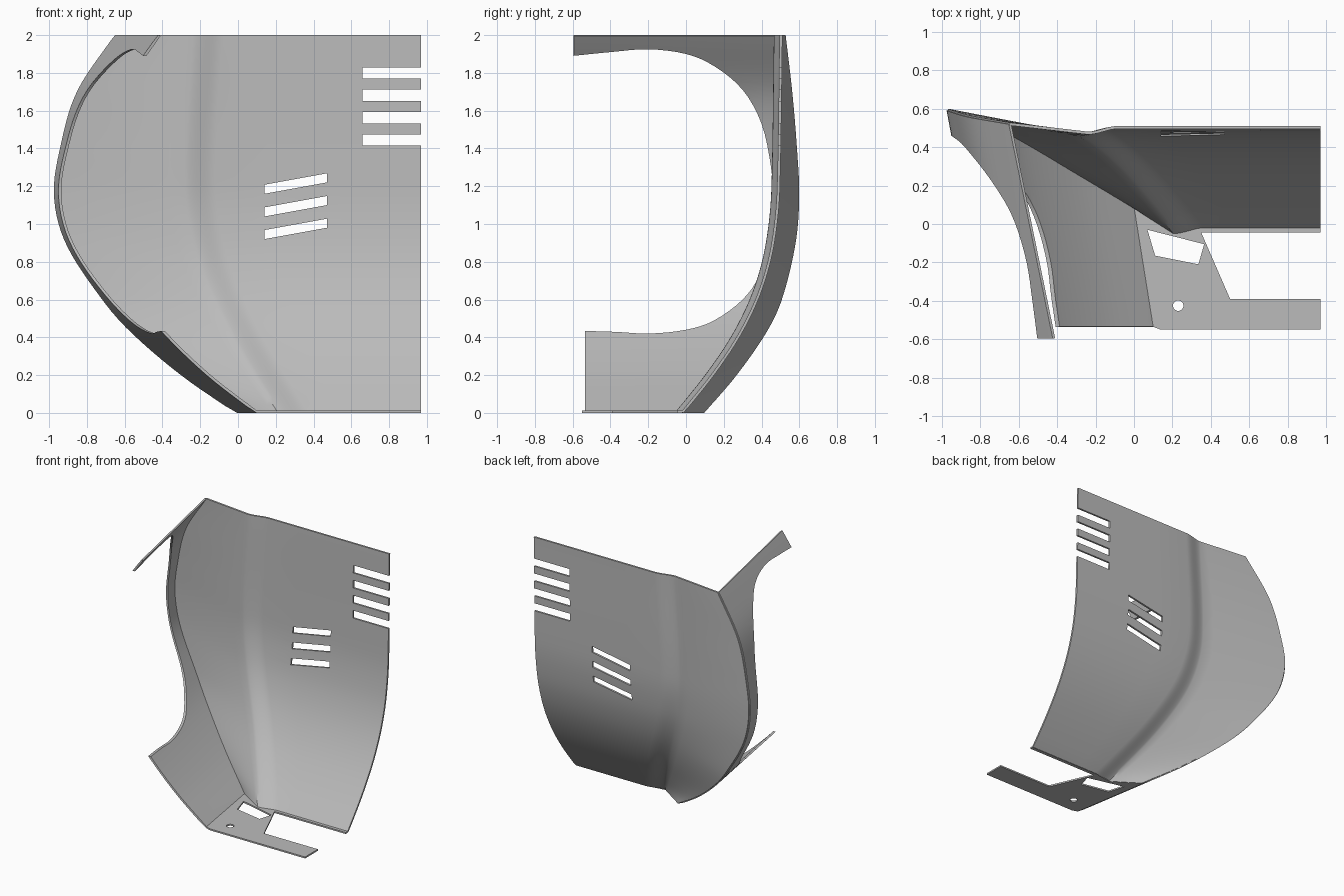
import bpy, bmesh, math
from mathutils import Vector

cube = bpy.data.objects.get("Cube")
if cube:
    bpy.data.objects.remove(cube, do_unlink=True)

THICK = 0.015
steel = bpy.data.materials.new("light grey metal")
steel.use_nodes = True
GREY = (0.5, 0.5, 0.5, 1)
steel.diffuse_color = GREY
steel.node_tree.nodes["Principled BSDF"].inputs["Base Color"].default_value = GREY


def curve(table, t):
    """Smooth value through (key, value) pairs with rising keys."""
    n = len(table)
    i = max(k for k in range(n - 1) if table[k][0] <= t or k == 0)

    def slope(k):
        a, b = table[max(k - 1, 0)], table[min(k + 1, n - 1)]
        return (b[1] - a[1]) / (b[0] - a[0])
    (t0, v0), (t1, v1) = table[i], table[i + 1]
    h = t1 - t0
    u = (t - t0) / h
    return ((2*u**3 - 3*u**2 + 1) * v0 + (u**3 - 2*u**2 + u) * h * slope(i)
            + (3*u**2 - 2*u**3) * v1 + (u**3 - u**2) * h * slope(i + 1))


# Shape of the shell by height: outer edge, crease line and main profile
EDGE_X = [(0, 0.0), (0.2, -0.29), (0.43, -0.56), (0.6, -0.71), (0.9, -0.905),
          (1.15, -0.967), (1.4, -0.935), (1.7, -0.845), (2, -0.645)]
EDGE_Y = [(0, 0.09), (0.2, 0.26), (0.43, 0.42), (0.6, 0.5), (0.9, 0.573),
          (1.15, 0.592), (1.4, 0.58), (1.7, 0.555), (2, 0.52)]
CREASE_X = [(0, 0.21), (0.4, -0.03), (0.8, -0.21), (1.2, -0.28), (2, -0.24)]
MAIN_Y = [(0, -0.02), (0.2, 0.14), (0.4, 0.275), (0.6, 0.375), (0.8, 0.44),
          (1.0, 0.475), (1.2, 0.49), (2, 0.503)]
RIGHT_END, DIP, BLEND = 0.97, 0.03, 0.16


def new_object(name, bm):
    bmesh.ops.recalc_face_normals(bm, faces=bm.faces)
    mesh = bpy.data.meshes.new(name)
    bm.to_mesh(mesh)
    bm.free()
    mesh.materials.append(steel)
    ob = bpy.data.objects.new(name, mesh)
    bpy.context.collection.objects.link(ob)
    return ob


def sheet(name, rows):
    """Grid surface from rows of points."""
    bm = bmesh.new()
    vs = [[bm.verts.new(p) for p in row] for row in rows]
    for a, b in zip(vs, vs[1:]):
        for j in range(len(a) - 1):
            bm.faces.new((a[j], a[j + 1], b[j + 1], b[j]))
    return new_object(name, bm)


def prism(name, points, depth):
    """Closed outline pushed along a depth vector."""
    bm = bmesh.new()
    face = bm.faces.new([bm.verts.new(p) for p in points])
    out = bmesh.ops.extrude_face_region(bm, geom=[face])
    bmesh.ops.translate(bm, vec=Vector(depth),
                        verts=[g for g in out["geom"] if isinstance(g, bmesh.types.BMVert)])
    return new_object(name, bm)


def finish(ob, cutters, thicken=True):
    """Thicken, cut, trim to the floor and top, and shade."""
    bpy.ops.object.select_all(action="DESELECT")
    bpy.context.view_layer.objects.active = ob
    ob.select_set(True)
    if thicken:
        m = ob.modifiers.new("thickness", "SOLIDIFY")
        m.thickness, m.offset, m.use_even_offset = THICK, 0, True
        bpy.ops.object.modifier_apply(modifier=m.name)
    for v in ob.data.vertices:
        v.co.z = min(max(v.co.z, 0), 2)
    for c in cutters:
        m = ob.modifiers.new("cut", "BOOLEAN")
        m.operation, m.solver, m.object = "DIFFERENCE", "EXACT", c
        bpy.ops.object.modifier_apply(modifier=m.name)
        bpy.data.objects.remove(c, do_unlink=True)
    bpy.ops.object.shade_smooth_by_angle(angle=math.radians(30))


heights = [2 * i / 48 for i in range(49)]

# Main panel with a soft crease and a flared outer wing
rows = []
for z in heights:
    ex, ey = curve(EDGE_X, z), curve(EDGE_Y, z)
    cx, my = curve(CREASE_X, z), curve(MAIN_Y, z)
    row = [(ex + (cx - ex) * k / 8, ey + (my - DIP - ey) * k / 8, z) for k in range(8)]
    for k in range(9):
        u = k / 8
        row.append((cx + BLEND * u, my - DIP * (1 - u * u * (3 - 2 * u)), z))
    row += [(cx + BLEND + (RIGHT_END - cx - BLEND) * k / 4, my, z) for k in range(1, 5)]
    rows.append(row)
panel = sheet("main_panel", rows)

cutters = []
for i in range(4):      # open slots on the straight edge
    z = 1.415 + 0.118 * i
    pts = [(0.66, 0, z), (1.1, 0, z), (1.1, 0, z + 0.06), (0.66, 0, z + 0.06)]
    cutters.append(prism("edge_slot_cutter", pts, (0, 1, 0)))
for i in range(3):      # slanted vents
    z = 0.92 + 0.12 * i
    pts = [(0.14, 0, z), (0.47, 0, z + 0.06), (0.47, 0, z + 0.108), (0.14, 0, z + 0.048)]
    cutters.append(prism("vent_cutter", pts, (0, 1, 0)))
finish(panel, cutters)

# Side flange running forward from the outer edge, with a large rounded opening
rows = []
for z in heights:
    ex, ey = curve(EDGE_X, z), curve(EDGE_Y, z)
    front = -0.595 if z > 1 else -0.535
    lean = 0.165 + 0.02 * z
    rows.append([(ex + lean * (ey - y), y, z)
                 for y in (ey + (front - ey) * k / 8 for k in range(9))])
flange = sheet("side_flange", rows)

OPENING = [(-0.8, 1.87), (-0.6, 1.89), (-0.4, 1.91), (-0.2, 1.925), (0, 1.9), (0.15, 1.835),
           (0.3, 1.71), (0.4, 1.53), (0.45, 1.3), (0.462, 1.1), (0.44, 0.9), (0.39, 0.73),
           (0.3, 0.6), (0.15, 0.49), (0, 0.44), (-0.2, 0.42), (-0.4, 0.43), (-0.8, 0.44)]
ys = [(i, p[0]) for i, p in enumerate(OPENING)]
zs = [(i, p[1]) for i, p in enumerate(OPENING)]
steps = [i / 4 for i in range(4 * (len(OPENING) - 1) + 1)]
loop = [(-2, curve(ys, t), curve(zs, t)) for t in steps]
finish(flange, [prism("opening_cutter", loop, (3, 0, 0))])

# Flat bottom bracket with a lip under the panel, a window and a bolt hole
outline = [(0, 0.09), (0.2, -0.04), (0.35, -0.02), (0.97, -0.02), (0.97, -0.045),
           (0.35, -0.045), (0.5, -0.39), (0.97, -0.39), (0.97, -0.55), (0.14, -0.55),
           (0.1, -0.535)]
bracket = prism("bottom_bracket", [(x, y, 0) for x, y in outline], (0, 0, 0.012))
window = [(0.07, -0.03), (0.365, -0.105), (0.335, -0.21), (0.11, -0.165)]
ring = [2 * math.pi * k / 24 for k in range(24)]
hole = [(0.23 + 0.027 * math.cos(a), -0.425 + 0.027 * math.sin(a)) for a in ring]
finish(bracket, [prism("bracket_cutter", [(x, y, -0.1) for x, y in pts], (0, 0, 0.3))
                 for pts in (window, hole)], thicken=False)
